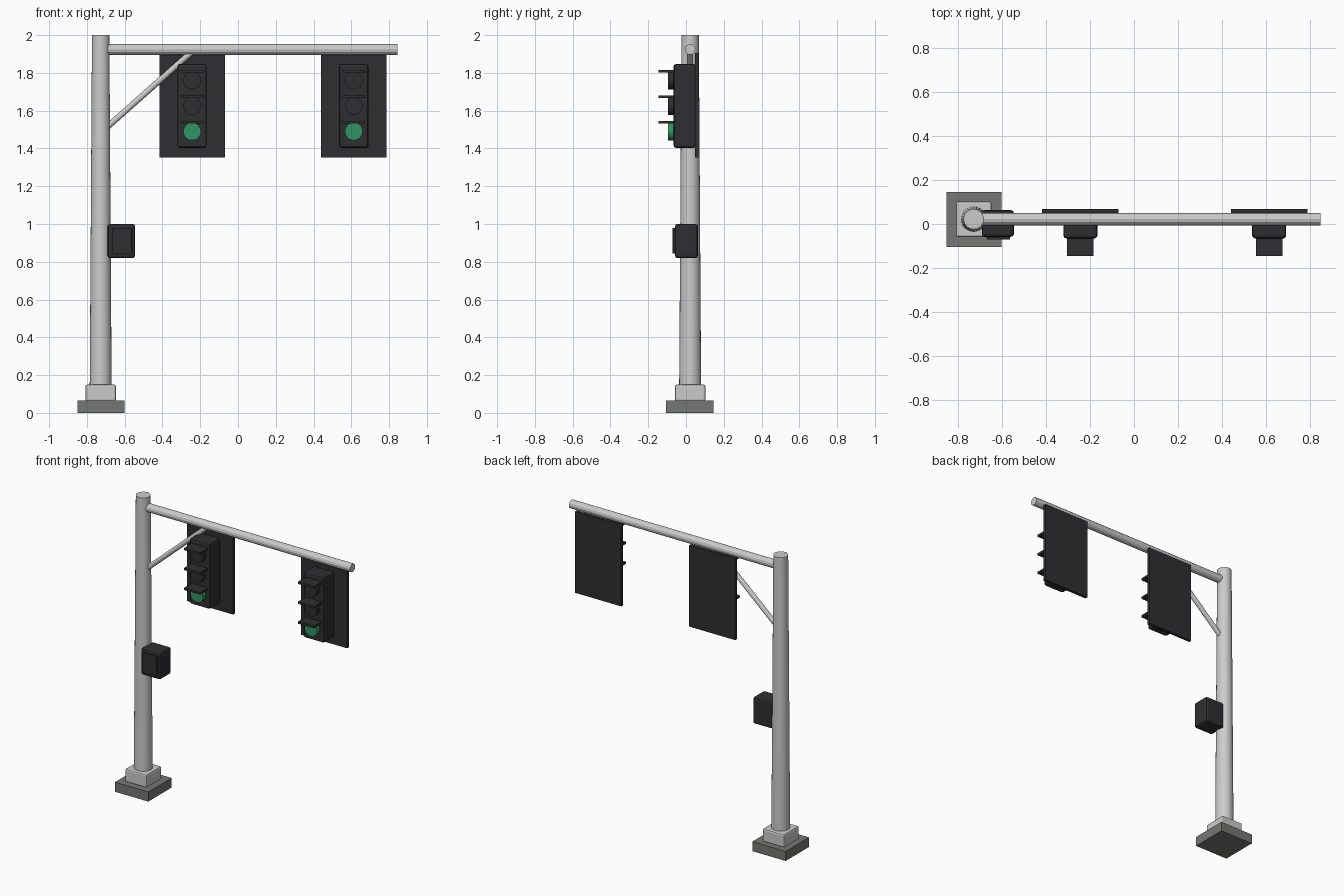
import bpy, math
from mathutils import Vector

if "Cube" in bpy.data.objects:
    bpy.data.objects.remove(bpy.data.objects["Cube"])

PX, PY = -0.727, 0.022      # pole axis


def material(name, rgb):
    m = bpy.data.materials.new(name)
    m.diffuse_color = (*rgb, 1)
    m.use_nodes = True
    m.node_tree.nodes["Principled BSDF"].inputs["Base Color"].default_value = m.diffuse_color
    return m


DARK = material("dark_paint", (0.028, 0.028, 0.031))
GREEN = material("green_lens", (0.03, 0.30, 0.13))
CONCRETE = material("concrete", (0.18, 0.18, 0.175))


def finish(name, mat):
    ob = bpy.context.object
    ob.name = name
    if mat:
        ob.data.materials.append(mat)
    return ob


def box(name, x, y, z, mat=None, bevel=0):
    """Box from (min, max) ranges, optionally with rounded edges."""
    mid = [(a + b) / 2 for a, b in (x, y, z)]
    bpy.ops.mesh.primitive_cube_add(size=1, location=mid)
    ob = finish(name, mat)
    ob.scale = [b - a for a, b in (x, y, z)]
    bpy.ops.object.transform_apply(location=False, rotation=False, scale=True)
    if bevel:
        mod = ob.modifiers.new("bevel", 'BEVEL')
        mod.width, mod.segments = bevel, 2
    return ob


def rod(name, a, b, r1, r2, sides, mat=None):
    """Round bar between two points."""
    a, b = Vector(a), Vector(b)
    bpy.ops.mesh.primitive_cone_add(vertices=sides, radius1=r1, radius2=r2,
                                    depth=(b - a).length, location=(a + b) / 2)
    ob = finish(name, mat)
    ob.rotation_euler = (b - a).to_track_quat('Z', 'Y').to_euler()
    bpy.ops.object.shade_smooth_by_angle(angle=math.radians(25))
    return ob


# Footing, pole, arm and brace
box("footing", (-0.85, -0.60), (-0.105, 0.145), (0, 0.065), CONCRETE)
box("plinth", (PX - 0.081, PX + 0.081), (PY - 0.081, PY + 0.081),
    (0.06, 0.15), None, 0.01)
rod("pole", (PX, PY, 0.14), (PX, PY, 2.0), 0.058, 0.046, 24)
rod("arm", (PX + 0.02, PY, 1.924), (0.845, PY, 1.924), 0.028, 0.028, 12)
rod("brace", (-0.70, PY, 1.507), (-0.243, PY, 1.912), 0.016, 0.016, 12)

# Control cabinet with door
box("cabinet", (-0.69, -0.545), (-0.058, 0.063), (0.82, 1.0), DARK, 0.012)
box("cabinet_door", (-0.668, -0.562), (-0.071, -0.05), (0.843, 0.98), DARK, 0.004)


def signal(label, x):
    """Signal head: back plate, housing, three lenses under flat visors."""
    box(f"{label}_back_plate", (x - 0.173, x + 0.173), (0.047, 0.067),
        (1.353, 1.905), DARK)
    box(f"{label}_housing", (x - 0.077, x + 0.077), (-0.065, 0.05),
        (1.403, 1.847), DARK, 0.012)
    for i, z in enumerate((1.49, 1.625, 1.76)):
        rod(f"{label}_lens_{i + 1}", (x, -0.05, z), (x, -0.096, z),
            0.047, 0.047, 24, DARK if i else GREEN)
        box(f"{label}_visor_{i + 1}", (x - 0.06, x + 0.06), (-0.145, -0.06),
            (z + 0.041, z + 0.056), DARK)


signal("inner_signal", -0.243)
signal("outer_signal", 0.613)
